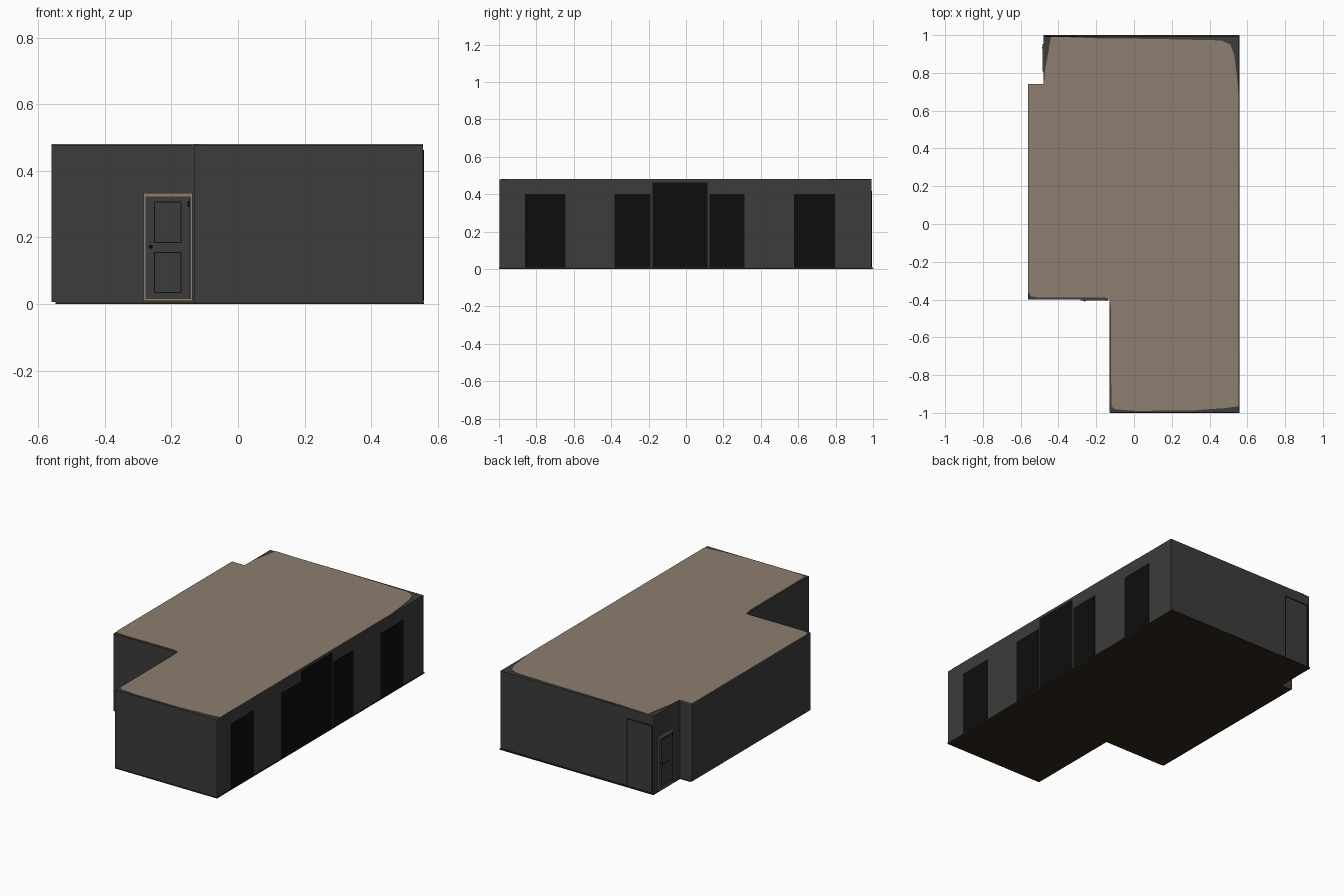
import bpy, bmesh
from mathutils import Vector

if "Cube" in bpy.data.objects:
    bpy.data.objects.remove(bpy.data.objects["Cube"])


def material(name, r, g, b):
    m = bpy.data.materials.new(name)
    m.diffuse_color = (r, g, b, 1)
    m.use_nodes = True
    m.node_tree.nodes["Principled BSDF"].inputs["Base Color"].default_value = m.diffuse_color
    return m


GREY = material("wall grey", 0.045, 0.045, 0.045)
TAN = material("ceiling tan", 0.27, 0.205, 0.158)
BLACK = material("opening black", 0.004, 0.004, 0.004)
BROWN = material("floor brown", 0.03, 0.021, 0.011)


def finish(bm, name, mat):
    bmesh.ops.recalc_face_normals(bm, faces=bm.faces)
    me = bpy.data.meshes.new(name)
    bm.to_mesh(me)
    bm.free()
    me.materials.append(mat)
    ob = bpy.data.objects.new(name, me)
    bpy.context.collection.objects.link(ob)
    return ob


def prism(name, outline, z0, z1, mat):
    """Extrude a plan outline from z0 to z1."""
    bm = bmesh.new()
    face = bm.faces.new([bm.verts.new((x, y, z0)) for x, y in outline])
    ext = bmesh.ops.extrude_face_region(bm, geom=[face])["geom"]
    tops = [v for v in ext if isinstance(v, bmesh.types.BMVert)]
    bmesh.ops.translate(bm, verts=tops, vec=(0, 0, z1 - z0))
    return finish(bm, name, mat)


def plate(name, origin, u, n, u0, u1, z0, z1, depth, mat):
    """Thin box on a wall: u runs along the wall, n points outward."""
    o, u, n = Vector(origin), Vector(u), Vector(n)
    bm = bmesh.new()
    pts = [(u0, z0), (u1, z0), (u1, z1), (u0, z1)]
    face = bm.faces.new([bm.verts.new(o + u * a + Vector((0, 0, z))) for a, z in pts])
    ext = bmesh.ops.extrude_face_region(bm, geom=[face])["geom"]
    tops = [v for v in ext if isinstance(v, bmesh.types.BMVert)]
    bmesh.ops.translate(bm, verts=tops, vec=n * depth)
    return finish(bm, name, mat)


def door(tag, origin, u, n):
    """Framed two-panel door, centred on origin."""
    def p(part, *args):
        plate(tag + "_" + part, origin, u, n, *args)
    w, h = 0.073, 0.333
    p("frame_left", -w, -w + 0.006, 0.01, h, 0.006, TAN)
    p("frame_right", w - 0.006, w, 0.01, h, 0.006, TAN)
    p("frame_top", -w, w, h - 0.01, h, 0.006, TAN)
    p("threshold", -w, w, 0.01, 0.015, 0.006, TAN)
    p("leaf", -w + 0.006, w - 0.006, 0.015, h - 0.01, 0.002, GREY)
    for i, (z0, z1) in enumerate([(0.033, 0.157), (0.183, 0.308)]):
        p(f"panel_groove_{i}", -0.042, 0.04, z0, z1, 0.003, BLACK)
        p(f"panel_{i}", -0.039, 0.037, z0 + 0.003, z1 - 0.003, 0.004, GREY)
    p("hinge", 0.059, 0.064, 0.293, 0.31, 0.007, BLACK)
    p("latch_gap", 0.064, 0.067, 0.015, 0.322, 0.003, BLACK)
    # round knob
    bm = bmesh.new()
    bmesh.ops.create_uvsphere(bm, u_segments=12, v_segments=8, radius=0.005)
    pos = Vector(origin) + Vector(u) * -0.052 + Vector(n) * 0.005
    bmesh.ops.translate(bm, verts=bm.verts, vec=pos + Vector((0, 0, 0.172)))
    finish(bm, tag + "_knob", BLACK)


# L-shaped room with a small step at the back left
plan = [(-0.13, -0.998), (0.556, -0.998), (0.556, 0.993), (-0.478, 0.993),
        (-0.478, 0.742), (-0.56, 0.742), (-0.56, -0.4), (-0.13, -0.4)]
prism("walls", plan, 0.006, 0.478, GREY)

# floor slab, reaching slightly past the back wall
floor = [(-0.128, -1.0), (0.558, -1.0), (0.558, 1.0), (-0.48, 1.0),
         (-0.48, 0.742), (-0.548, 0.742), (-0.548, -0.398), (-0.128, -0.398)]
prism("floor", floor, 0.0, 0.007, BROWN)

# ceiling sheet with softened corners
ceiling = [(-0.12, -0.965), (-0.105, -0.98), (0.0, -0.989), (0.3, -0.988),
           (0.48, -0.975), (0.555, -0.965), (0.555, 0.68), (0.545, 0.78),
           (0.53, 0.9), (0.51, 0.95), (0.465, 0.972), (0.1, 0.98),
           (-0.2, 0.983), (-0.44, 0.993), (-0.455, 0.9), (-0.47, 0.82),
           (-0.477, 0.742), (-0.56, 0.742), (-0.56, -0.36), (-0.545, -0.383),
           (-0.5, -0.39), (-0.16, -0.388), (-0.13, -0.398), (-0.122, -0.45)]
prism("ceiling", ceiling, 0.477, 0.481, TAN)

# tall openings along the right wall: y start, y end, top
openings = [(-0.86, -0.645, 0.402), (-0.382, -0.19, 0.402), (-0.18, 0.115, 0.463),
            (0.125, 0.314, 0.402), (0.578, 0.796, 0.402)]
for i, (y0, y1, top) in enumerate(openings):
    plate(f"window_{i}", (0.556, 0, 0), (0, 1, 0), (1, 0, 0), y0, y1, 0.008, top, 0.002, BLACK)

# doors in the front notch and the back-left step
door("front_door", (-0.21, -0.4, 0), (1, 0, 0), (0, -1, 0))
door("side_door", (-0.478, 0.88, 0), (0, -1, 0), (-1, 0, 0))

# outline of the opening in the back wall
for name, x0, x1, z0, z1 in [("left", -0.302, -0.297, 0.01, 0.418),
                             ("right", -0.468, -0.463, 0.01, 0.418),
                             ("top", -0.468, -0.297, 0.413, 0.418)]:
    plate("closet_edge_" + name, (0, 0.993, 0), (1, 0, 0), (0, 1, 0), x0, x1, z0, z1, 0.002, BLACK)
